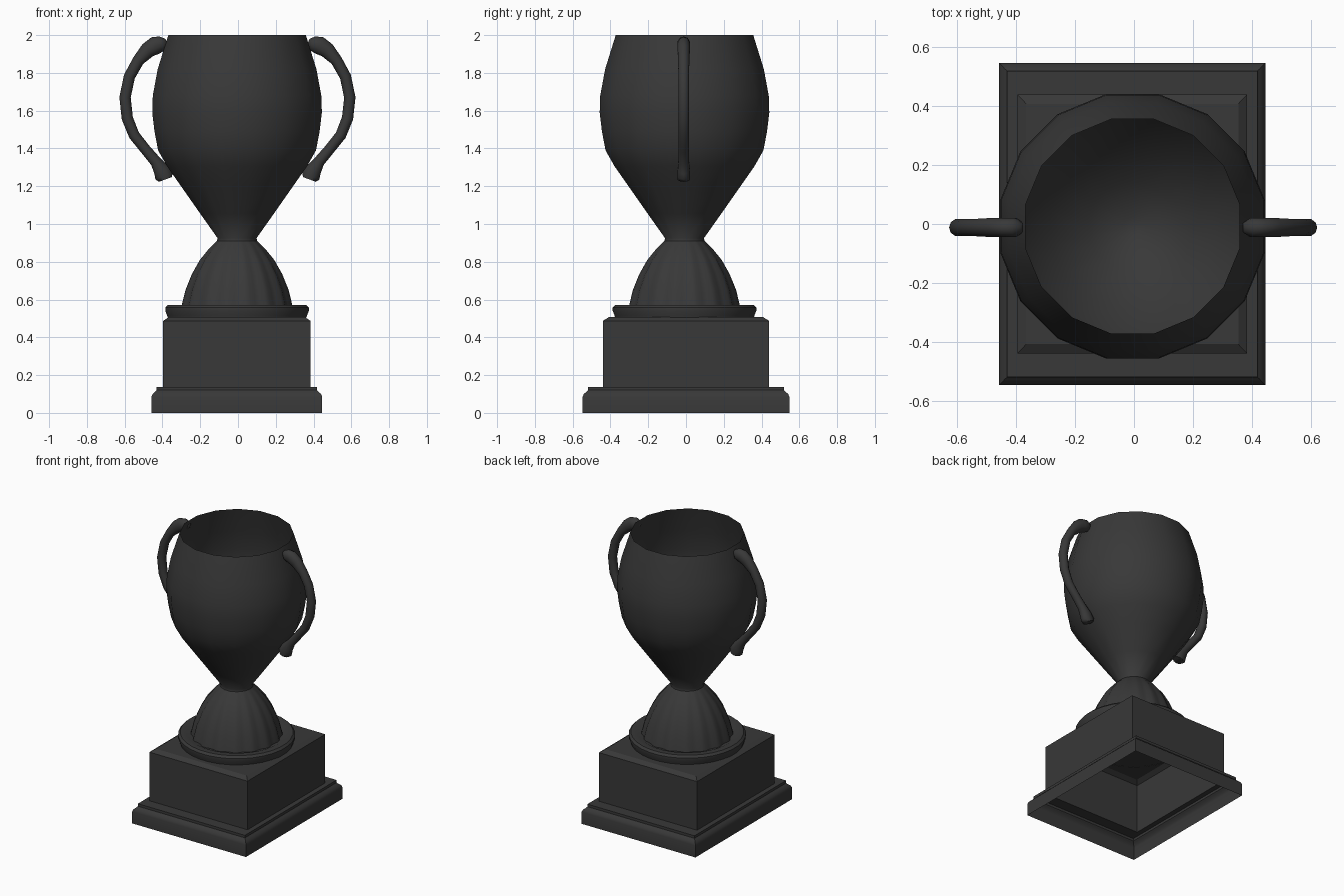
import bpy, bmesh
from math import pi, cos, sin, radians
from mathutils import Vector

if "Cube" in bpy.data.objects:
    bpy.data.objects.remove(bpy.data.objects["Cube"])

mat = bpy.data.materials.new("dark_metal")
mat.diffuse_color = (0.04, 0.04, 0.04, 1)
mat.use_nodes = True
mat.node_tree.nodes["Principled BSDF"].inputs["Base Color"].default_value = mat.diffuse_color


def loft(name, rings, close_start=False, close_end=False, angle=38):
    """Skin a list of closed rings of points into one smooth-shaded object."""
    bm = bmesh.new()
    vs = [[bm.verts.new(p) for p in ring] for ring in rings]
    n = len(rings[0])
    for a, b in zip(vs, vs[1:]):
        for i in range(n):
            j = (i + 1) % n
            bm.faces.new((a[i], a[j], b[j], b[i]))
    if close_start:
        bm.faces.new(vs[0][::-1])
    if close_end:
        bm.faces.new(vs[-1])
    bmesh.ops.recalc_face_normals(bm, faces=bm.faces)
    me = bpy.data.meshes.new(name)
    bm.to_mesh(me)
    bm.free()
    for p in me.polygons:
        p.use_smooth = True
    me.set_sharp_from_angle(angle=radians(angle))
    me.materials.append(mat)
    ob = bpy.data.objects.new(name, me)
    bpy.context.collection.objects.link(ob)
    return ob


def circle(r, z, n=16, flute=0.0):
    """Polygon with flats facing the axes; r is the distance to the flats."""
    R = r / cos(pi / n)
    pts = []
    for i in range(n):
        a = (i + 0.5) * 2 * pi / n
        k = R - flute * (0.5 + 0.5 * cos(16 * a))
        pts.append((-0.005 + k * cos(a), -0.008 + k * sin(a), z))
    return pts


def rect(hx, hy, z):
    return [(-0.006 + sx * hx, sy * hy, z) for sx, sy in ((1, 1), (-1, 1), (-1, -1), (1, -1))]


# stepped plinth, hollow and open underneath
loft("plinth", [rect(*p) for p in (
    (0.452, 0.547, 0), (0.452, 0.547, 0.085), (0.446, 0.541, 0.1), (0.432, 0.526, 0.112),
    (0.425, 0.52, 0.12), (0.425, 0.52, 0.138), (0.39, 0.44, 0.138), (0.39, 0.44, 0.487),
    (0.36, 0.408, 0.507))], close_end=True, angle=30)

# round collar under the foot
loft("collar", [circle(r, z, 32) for r, z in (
    (0.368, 0.505), (0.37, 0.515), (0.38, 0.54), (0.38, 0.557), (0.366, 0.572),
    (0.325, 0.572), (0.30, 0.56))], close_end=True)

# fluted foot
loft("foot", [circle(r, z, 64, f) for r, z, f in (
    (0.30, 0.56, 0.014), (0.278, 0.65, 0.013), (0.243, 0.735, 0.011), (0.20, 0.81, 0.009),
    (0.15, 0.87, 0.005), (0.108, 0.91, 0.0))])

# cup: outer wall up to the thin rim, then down the inner bowl
outer = [(0.108, 0.905), (0.103, 0.925), (0.195, 1.055), (0.30, 1.205), (0.37, 1.305),
         (0.418, 1.39), (0.437, 1.49), (0.449, 1.59), (0.446, 1.68), (0.42, 1.82), (0.364, 2.0)]
inner = [(0.41, 1.82), (0.436, 1.68), (0.438, 1.59), (0.427, 1.49), (0.406, 1.39),
         (0.355, 1.305), (0.28, 1.205), (0.15, 1.08), (0.03, 1.03)]
loft("cup", [circle(r, z) for r, z in outer + inner], close_end=True, angle=50)


# handles: swept tube with swollen ends, mirrored
path = [(0.375, 1.965, 0.016), (0.40, 1.955, 0.04), (0.435, 1.945, 0.048), (0.475, 1.92, 0.042),
        (0.525, 1.865, 0.031), (0.572, 1.78, 0.03), (0.595, 1.67, 0.03), (0.583, 1.56, 0.03),
        (0.547, 1.47, 0.029), (0.487, 1.395, 0.028), (0.432, 1.33, 0.03), (0.402, 1.285, 0.043),
        (0.388, 1.255, 0.05), (0.381, 1.236, 0.036)]
for side, name in ((1, "right_handle"), (-1, "left_handle")):
    rings = []
    for i, (x, z, r) in enumerate(path):
        a, b = path[max(i - 1, 0)], path[min(i + 1, len(path) - 1)]
        t = Vector((b[0] - a[0], b[1] - a[1])).normalized()
        ring = []
        for k in range(10):
            u = 2 * pi * k / 10
            d = r * cos(u)
            ring.append((side * (x - t.y * d) - 0.003, -0.012 + min(r, 0.034) * sin(u), z + t.x * d))
        rings.append(ring)
    loft(name, rings, True, True, 60)
